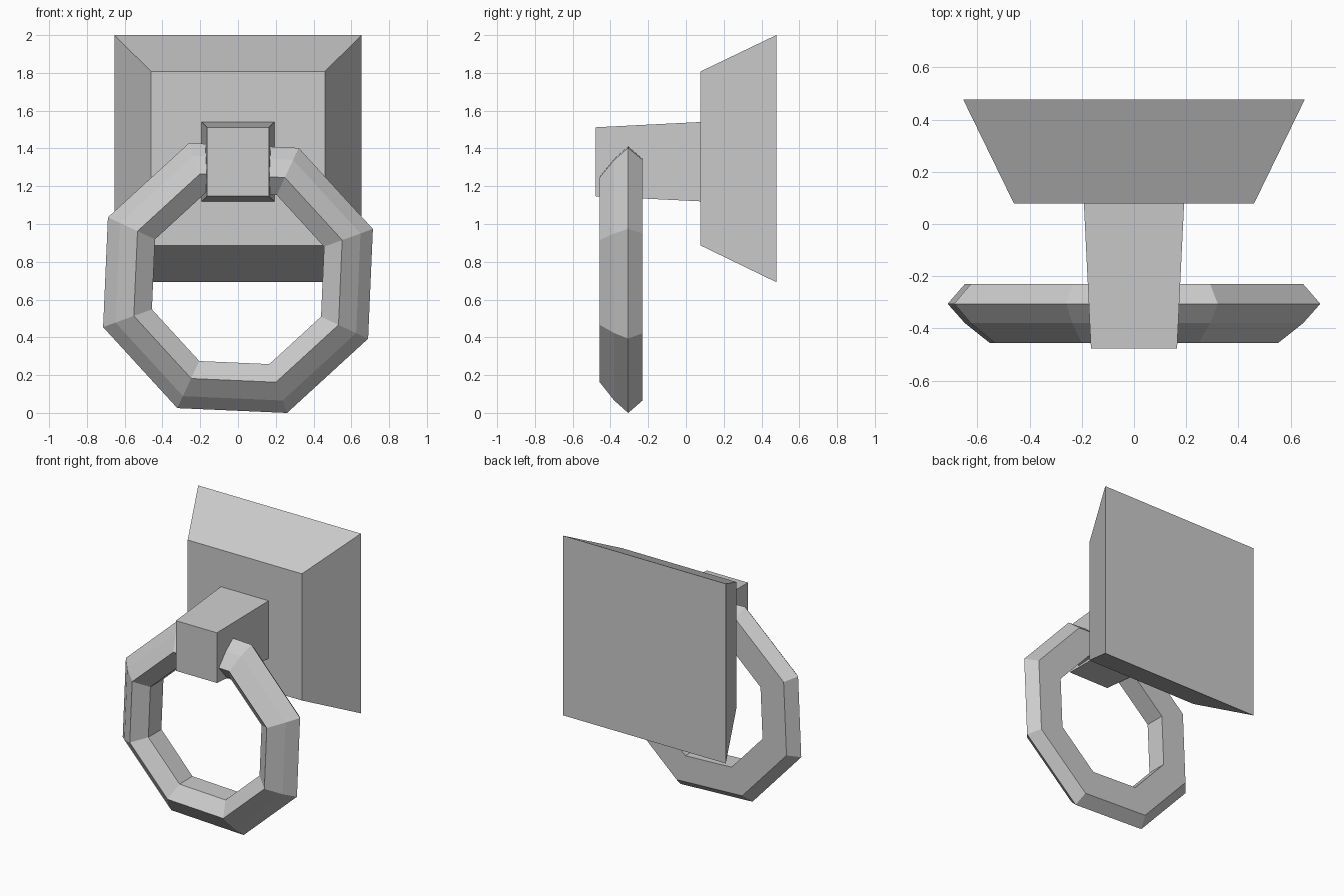
import bpy
import bmesh
from math import cos, sin, radians

cube = bpy.data.objects.get("Cube")
if cube:
    bpy.data.objects.remove(cube, do_unlink=True)

# Single metal colour
metal = bpy.data.materials.new("grey_metal")
metal.use_nodes = True
GREY = (0.6, 0.6, 0.6, 1)
metal.diffuse_color = GREY
metal.node_tree.nodes["Principled BSDF"].inputs["Base Color"].default_value = GREY


def loft(name, rings, closed=False):
    """Join successive loops of points; either cap the ends or close the loop."""
    bm = bmesh.new()
    loops = [[bm.verts.new(p) for p in ring] for ring in rings]
    count = len(loops)
    for i in range(count if closed else count - 1):
        a, b = loops[i], loops[(i + 1) % count]
        for j in range(len(a)):
            k = (j + 1) % len(a)
            bm.faces.new((a[j], a[k], b[k], b[j]))
    if not closed:
        bm.faces.new(loops[0])
        bm.faces.new(loops[-1])
    bmesh.ops.recalc_face_normals(bm, faces=bm.faces)
    mesh = bpy.data.meshes.new(name)
    bm.to_mesh(mesh)
    bm.free()
    mesh.materials.append(metal)
    obj = bpy.data.objects.new(name, mesh)
    bpy.context.collection.objects.link(obj)
    return obj


def rectangle(half_width, y, bottom, top):
    return [(-half_width, y, bottom), (half_width, y, bottom),
            (half_width, y, top), (-half_width, y, top)]


# Wall plate with sloping sides, and the tapered block that holds the ring
loft("wall_plate", [rectangle(0.655, 0.478, 0.692, 2.0),
                    rectangle(0.46, 0.078, 0.886, 1.808)])
loft("holder_block", [rectangle(0.192, 0.078, 1.12, 1.54),
                      rectangle(0.165, -0.478, 1.147, 1.512)])

# Eight-sided ring, flat at the back and bevelled at the front: (radius, y)
section = [(0.485, -0.23), (0.485, -0.38), (0.587, -0.457),
           (0.69, -0.38), (0.76, -0.306), (0.69, -0.23)]
angles = [radians(20 + 45 * i) for i in range(8)]
loft("knocker_ring", [[(r * cos(a), y, 0.714 + r * sin(a)) for r, y in section]
                      for a in angles], closed=True)
